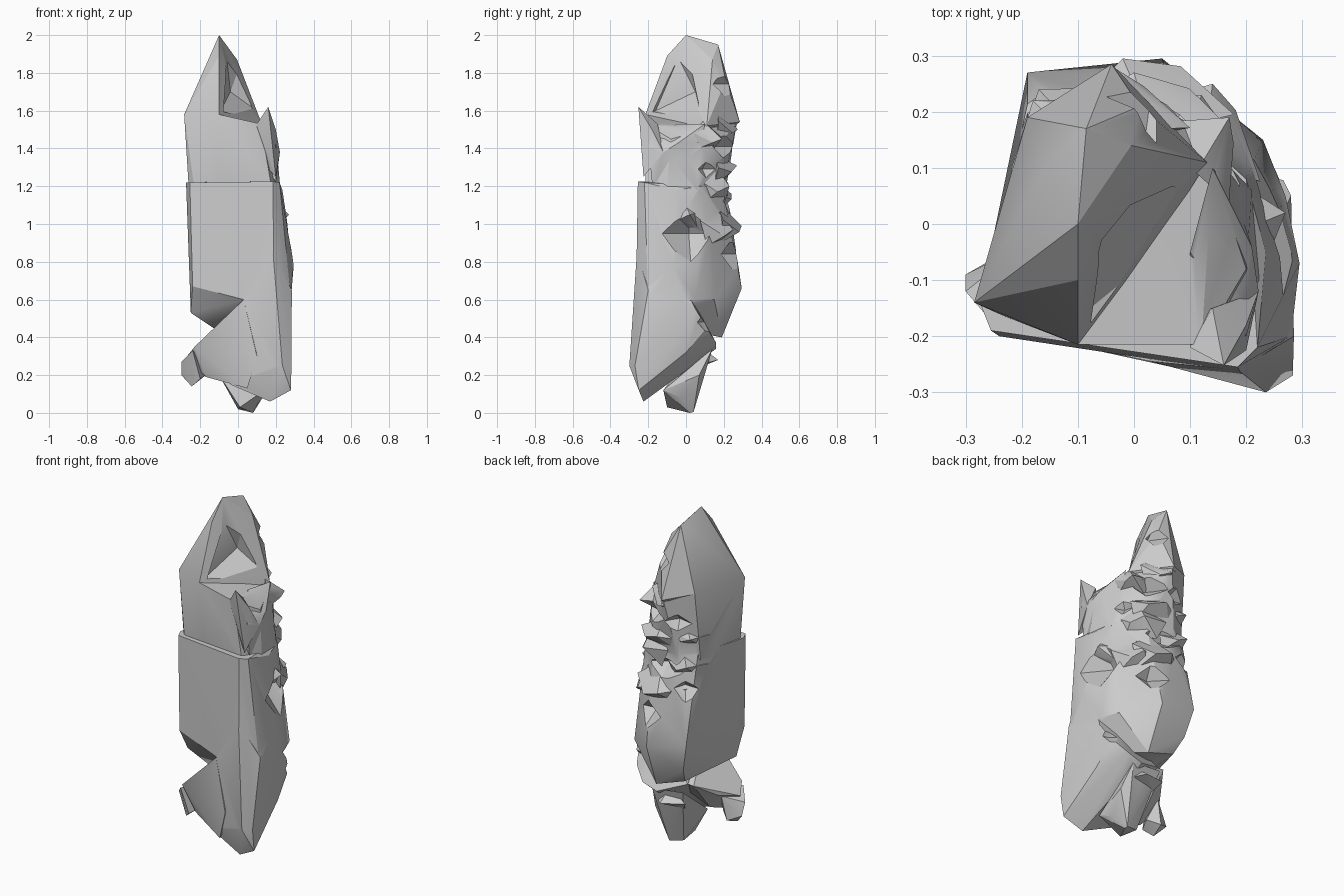
import bpy, bmesh, random
from mathutils import Vector

random.seed(4)


def chunk(name, pts):
    """Faceted stone piece: convex hull around a few corner points."""
    bm = bmesh.new()
    for p in pts:
        bm.verts.new(p)
    res = bmesh.ops.convex_hull(bm, input=bm.verts)
    junk = {g for g in res["geom_interior"] + res["geom_unused"]
            if isinstance(g, bmesh.types.BMVert)}
    bmesh.ops.delete(bm, geom=list(junk), context='VERTS')
    bmesh.ops.recalc_face_normals(bm, faces=bm.faces)
    me = bpy.data.meshes.new(name)
    bm.to_mesh(me)
    bm.free()
    ob = bpy.data.objects.new(name, me)
    bpy.context.collection.objects.link(ob)
    return ob


def shard(tip, root, width, height):
    """Jagged ledge: blunt broken edge fanning back into a wide root."""
    tip, root = Vector(tip), Vector(root)
    out = (tip - root).normalized()
    side = out.cross(Vector((0, 0, 1))).normalized()
    up = Vector((0, 0, 1))
    pts = [tip, tip - out * .03 + side * width * random.uniform(.3, .6) - up * height * .3]
    for s, h in ((-1, .2), (1, .3), (-.6, -.9), (.7, -.8), (.2, 1.2)):
        pts.append(root + side * s * width + up * h * height + out * random.uniform(-.02, .02))
    return chunk("back_shard", pts)


def combine(base, other, op):
    m = base.modifiers.new("cut", 'BOOLEAN')
    m.operation, m.object, m.solver = op, other, 'EXACT'
    bpy.context.view_layer.objects.active = base
    bpy.ops.object.modifier_apply(modifier=m.name)
    bpy.data.objects.remove(other)


# Middle block with the flat front panel and slanted underside
pillar = chunk("broken_stone_pillar", [
    (-.275, -.14, 1.22), (-.255, -.19, 1.22), (.185, -.255, 1.225), (.22, -.22, 1.22),
    (.235, -.05, 1.18), (.2, .08, 1.2), (.08, .19, 1.2), (-.1, .21, 1.22), (-.19, .16, 1.22),
    (-.255, -.145, .67), (-.24, -.2, .67), (.03, -.24, .6), (.19, -.265, .6),
    (.28, -.2, .6), (-.25, -.11, .53), (-.13, -.08, .45), (.295, -.07, .78),
    (.23, .15, .6), (.05, .295, .66), (-.19, .27, .72), (-.15, .24, .55),
    (.06, .19, .4), (-.12, .18, .46), (.27, .05, .6), (.2, -.05, .45)])

# Upper block, set back behind the lip
upper = chunk("upper_block", [
    (-.26, -.13, 1.18), (-.23, -.165, 1.18), (.18, -.215, 1.18), (.225, -.1, 1.18),
    (.21, .06, 1.18), (.08, .19, 1.18), (-.1, .21, 1.18), (-.2, .15, 1.18),
    (-.285, -.14, 1.58), (-.1, -.215, 1.58), (.12, -.215, 1.53), (.2, -.08, 1.45),
    (.14, .1, 1.5), (.08, .2, 1.45), (-.04, .27, 1.54), (-.19, .19, 1.58)])

# Pointed peak
peak = chunk("peak", [
    (-.1, 0, 2.0), (-.1, -.1, 1.89), (-.085, .17, 1.95), (-.16, .1, 1.86),
    (-.005, .14, 1.87), (.01, .21, 1.76), (.13, .11, 1.52), (-.285, -.14, 1.58),
    (-.19, .19, 1.58), (-.04, .285, 1.54), (-.1, -.215, 1.58), (-.2, -.1, 1.5),
    (-.05, .1, 1.4), (0, -.1, 1.5), (-.15, .15, 1.5)])

# Hollow beside the peak ridge, open at the foot
hollow = chunk("peak_hollow", [
    (-.09, -.16, 1.6), (-.06, -.04, 1.88), (.02, .02, 1.87), (-.04, .05, 1.7),
    (.07, .07, 1.62), (.13, .02, 1.54), (.02, -.3, 1.55), (.05, -.2, 1.8)])
combine(peak, hollow, 'DIFFERENCE')

# Front spike and the right wall behind it
spike = chunk("front_spike", [
    (.16, -.252, 1.62), (.1, -.22, 1.53), (.2, -.18, 1.5), (.2, -.225, 1.25),
    (.1, -.16, 1.35), (.222, -.12, 1.38), (.14, -.15, 1.53)])
wall = chunk("right_wall", [
    (.2, -.2, 1.42), (.222, -.12, 1.38), (.21, -.04, 1.43), (.14, .1, 1.53),
    (.1, -.05, 1.53), (.18, .05, 1.25), (.2, -.18, 1.22), (.1, -.18, 1.4)])

# Right-hand base column
base = chunk("base_column", [
    (.185, -.26, .85), (.19, -.285, .25), (.17, -.225, .06), (.235, -.3, .25),
    (.28, -.25, .12), (.283, -.27, .25), (.285, -.2, .65), (.26, 0, .32),
    (.25, .11, .45), (.17, .16, .37), (.08, .16, .34), (.03, -.245, .6),
    (-.04, -.2, .15), (-.08, .1, .4), (.23, -.05, .75), (.28, .05, .55)])

# Left foot, flaring outwards
arm = chunk("foot_arm", [
    (.03, -.245, .6), (-.23, -.19, .35), (-.27, -.12, .3), (-.17, -.15, .19),
    (-.12, -.05, .22), (.05, -.24, .13), (.1, -.262, .3), (-.2, -.02, .32),
    (-.12, .1, .4), (.05, .08, .4), (.1, -.1, .5)])
toe = chunk("foot_toe", [
    (-.3, -.12, .27), (-.3, -.09, .2), (-.245, -.13, .14), (-.2, -.17, .18),
    (-.17, -.1, .2), (-.24, -.19, .33), (-.2, -.04, .31), (-.23, -.05, .17)])

# Bottom nub
nub = chunk("bottom_nub", [
    (.01, -.1, .03), (0, .02, .02), (.08, .04, .005), (.08, .02, 0), (.13, -.03, .08),
    (-.1, -.06, .2), (.12, .14, .34), (-.07, .13, .36), (.14, -.12, .12), (.15, .07, .2)])

for part in (upper, peak, spike, wall, base, arm, toe, nub):
    combine(pillar, part, 'UNION')

# Gouges across the back and the pit on the right side
for x, y, z, w, d, h in ((.1, .24, 1.41, .19, .12, .1), (0, .27, 1.12, .22, .12, .1),
                         (.1, .28, .84, .22, .11, .12), (.31, .03, .95, .24, .16, .22),
                         (.22, .14, 1.29, .14, .1, .12), (-.17, .25, 1.02, .14, .1, .08),
                         (.28, .15, .48, .12, .1, .12), (.03, .23, 1.74, .09, .1, .09),
                         (-.12, .26, 1.4, .14, .1, .08)):
    inward = -Vector((x, y, 0)).normalized() * d
    c = Vector((x, y, z))
    side = Vector((y, -x, 0)).normalized() * w
    cutter = chunk("gouge", [c + side, c - side, c + Vector((0, 0, h)),
                             c - Vector((0, 0, h)), c + inward,
                             c + inward * .8 + side * random.uniform(-.5, .5)])
    combine(pillar, cutter, 'DIFFERENCE')

# Jagged ledges on the back and right
for tip, root, w, h in (((-.03, .275, 1.5), (-.03, .18, 1.52), .13, .08),
                        ((0, .27, 1.31), (0, .16, 1.27), .17, .08),
                        ((-.18, .22, 1.32), (-.13, .14, 1.3), .1, .06),
                        ((-.17, .24, 1.16), (-.12, .15, 1.13), .11, .07),
                        ((.12, .23, 1.2), (.07, .15, 1.2), .13, .1),
                        ((-.02, .295, .99), (0, .17, .99), .18, .11),
                        ((.14, .25, .97), (.1, .14, .98), .14, .12),
                        ((.27, .02, 1.05), (.17, .0, 1.05), .1, .08),
                        ((.17, .19, 1.45), (.1, .11, 1.46), .1, .07),
                        ((.05, .17, .28), (.02, .08, .29), .12, .05)):
    combine(pillar, shard(tip, root, w, h), 'UNION')

# Crisp facets with gentle smoothing on near-flat areas
bpy.context.view_layer.objects.active = pillar
pillar.select_set(True)
bpy.ops.object.shade_smooth_by_angle(angle=0.45)
